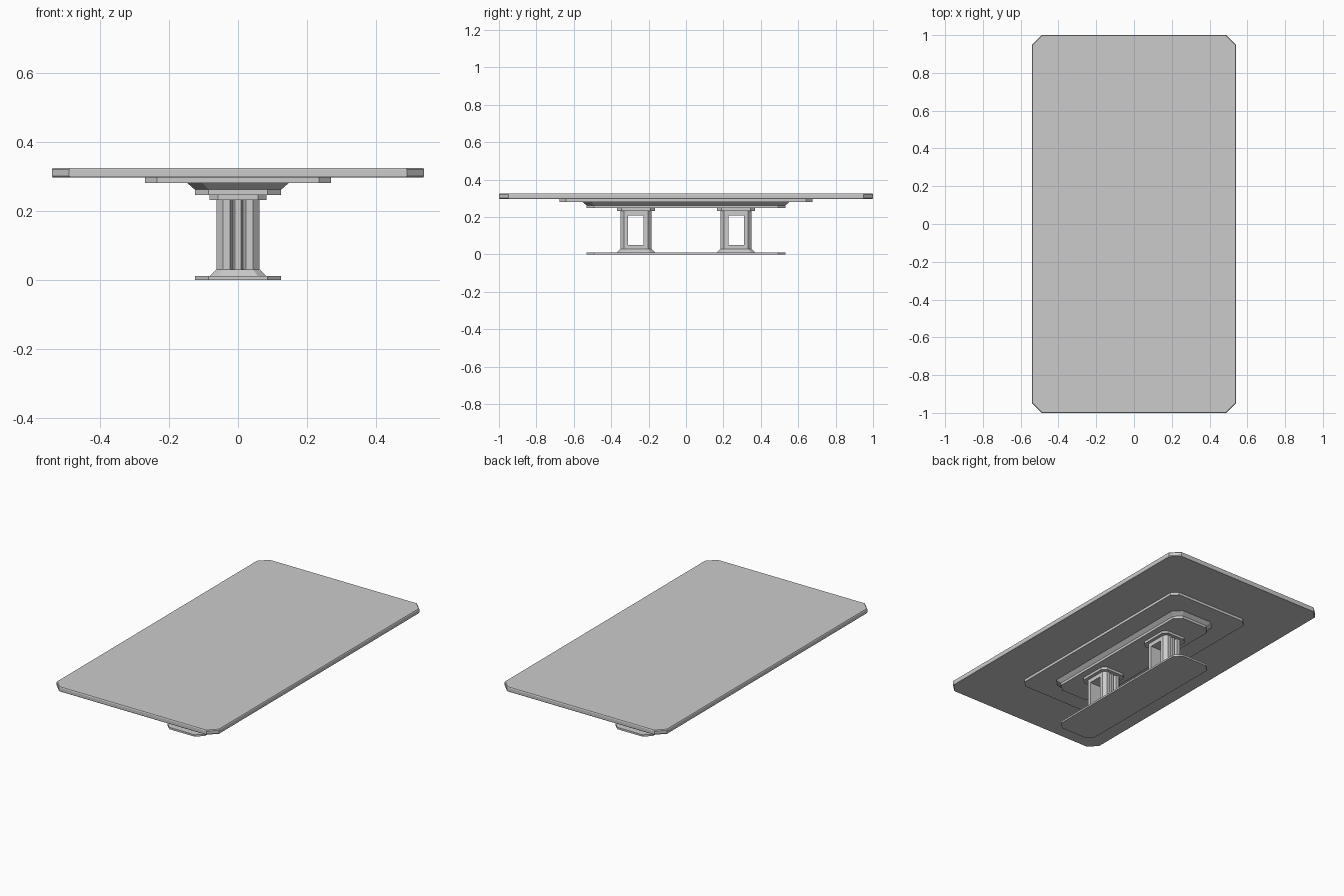
import bpy, bmesh

if "Cube" in bpy.data.objects:
    bpy.data.objects.remove(bpy.data.objects["Cube"])


def octagon(hx, hy, c):
    """Rectangle outline with cut corners, counter-clockwise."""
    return [(hx, -hy + c), (hx, hy - c), (hx - c, hy), (-hx + c, hy),
            (-hx, hy - c), (-hx, -hy + c), (-hx + c, -hy), (hx - c, -hy)]


def loft(name, levels, y=0.0):
    """Closed solid through a stack of (outline, z) levels."""
    bm = bmesh.new()
    rings = [[bm.verts.new((px, py + y, z)) for px, py in pts] for pts, z in levels]
    n = len(rings[0])
    for lo, hi in zip(rings, rings[1:]):
        for i in range(n):
            j = (i + 1) % n
            bm.faces.new((lo[i], lo[j], hi[j], hi[i]))
    bm.faces.new(rings[0][::-1])
    bm.faces.new(rings[-1])
    bmesh.ops.recalc_face_normals(bm, faces=bm.faces)
    me = bpy.data.meshes.new(name)
    bm.to_mesh(me)
    bm.free()
    ob = bpy.data.objects.new(name, me)
    bpy.context.collection.objects.link(ob)
    return ob


# Table top with softened rim
loft("table_top", [(octagon(0.537, 0.997, 0.05), 0.297), (octagon(0.54, 1.0, 0.05), 0.302),
                   (octagon(0.54, 1.0, 0.05), 0.320), (octagon(0.537, 0.997, 0.05), 0.325)])

# Stepped plates under the top
loft("under_plate", [(octagon(0.27, 0.677, 0.035), 0.281), (octagon(0.27, 0.677, 0.035), 0.297)])
loft("apron", [(octagon(0.125, 0.532, 0.04), 0.247), (octagon(0.125, 0.532, 0.04), 0.262),
               (octagon(0.147, 0.553, 0.045), 0.281)])

# Floor plate
loft("base_plate", [(octagon(0.125, 0.532, 0.04), 0.0), (octagon(0.125, 0.532, 0.04), 0.011)])

# Column section: cut corners, groove with a central rib on each end
quarter = [(0.063, 0.064), (0.044, 0.083), (0.023, 0.083), (0.015, 0.064), (0.008, 0.080)]
half = quarter + [(-x, y) for x, y in reversed(quarter)]
column_outline = half + [(-x, -y) for x, y in half]

for side, y in (("front", -0.268), ("back", 0.268)):
    loft(side + "_column_foot", [(octagon(0.083, 0.102, 0.025), 0.011),
                                 (octagon(0.063, 0.083, 0.019), 0.030)], y)
    loft(side + "_column_cap", [(octagon(0.083, 0.102, 0.025), 0.232),
                                (octagon(0.083, 0.102, 0.025), 0.247)], y)
    column = loft(side + "_column", [(column_outline, 0.030), (column_outline, 0.232)], y)

    # Window cut sideways through the column
    bpy.ops.mesh.primitive_cube_add(size=1, location=(0, y, 0.128))
    cutter = bpy.context.object
    cutter.name = side + "_window_cutter"
    cutter.scale = (0.3, 0.084, 0.158)
    cutter.hide_render = True
    cut = column.modifiers.new("window", 'BOOLEAN')
    cut.operation = 'DIFFERENCE'
    cut.solver = 'EXACT'
    cut.object = cutter
    bpy.context.view_layer.objects.active = column
    bpy.ops.object.modifier_apply(modifier=cut.name)
    bpy.data.objects.remove(cutter)
